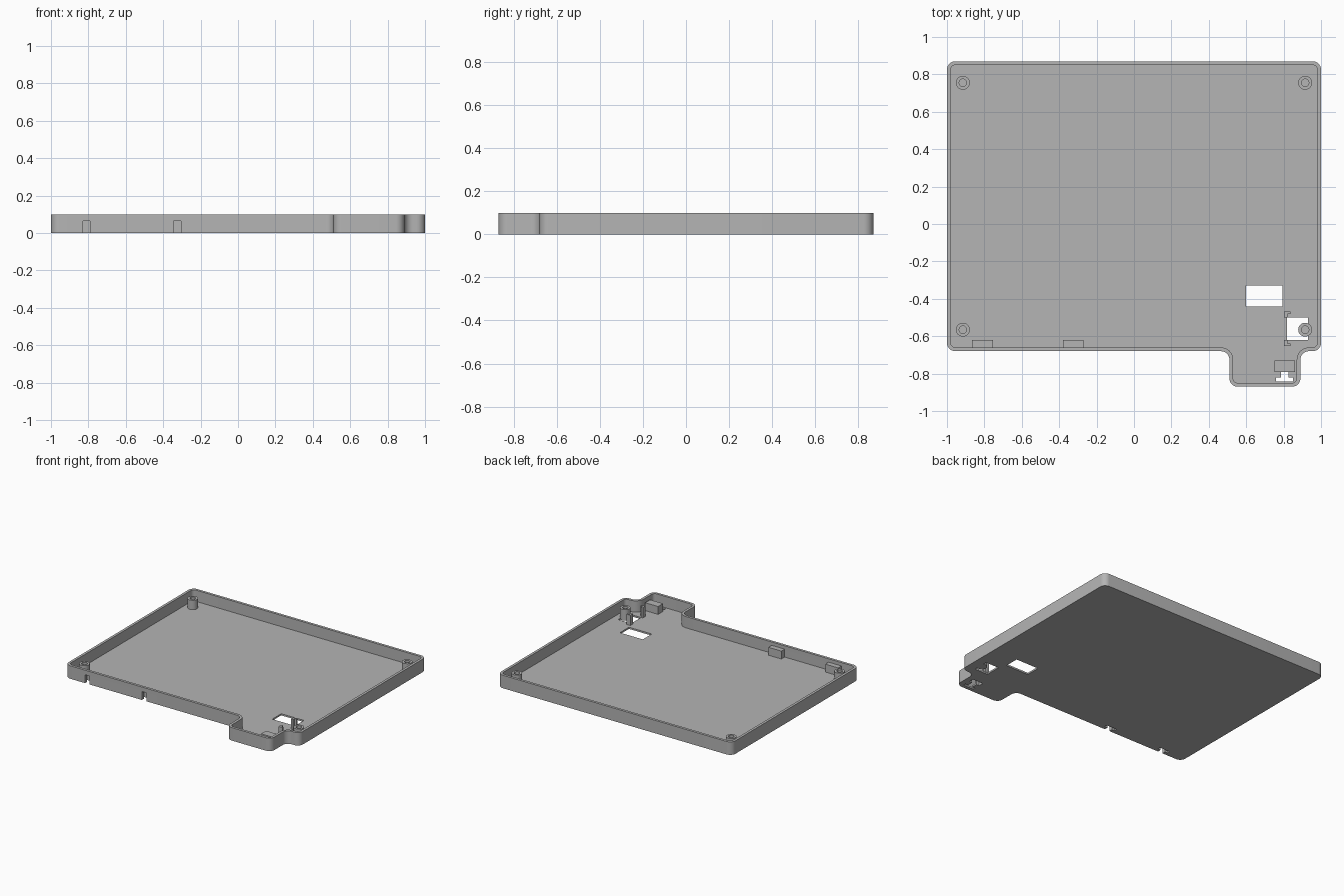
import bpy, bmesh, math
from mathutils import Vector

if "Cube" in bpy.data.objects:
    bpy.data.objects.remove(bpy.data.objects["Cube"], do_unlink=True)

HEIGHT, FLOOR, WALL = 0.1, 0.013, 0.02
OUTLINE = [(-1, -.68), (.51, -.68), (.51, -.87), (.89, -.87),
           (.89, -.68), (1, -.68), (1, .87), (-1, .87)]

grey = bpy.data.materials.new("plain grey")
grey.use_nodes = True
grey.diffuse_color = (.46, .46, .46, 1)
grey.node_tree.nodes["Principled BSDF"].inputs["Base Color"].default_value = (.46, .46, .46, 1)


def prism(name, points, z0, z1):
    """Extrude a closed outline between two heights."""
    bm = bmesh.new()
    face = bm.faces.new([bm.verts.new((x, y, z0)) for x, y in points])
    top = bmesh.ops.extrude_face_region(bm, geom=[face])["geom"]
    for v in top:
        if isinstance(v, bmesh.types.BMVert):
            v.co.z = z1
    bmesh.ops.recalc_face_normals(bm, faces=bm.faces)
    mesh = bpy.data.meshes.new(name)
    bm.to_mesh(mesh)
    bm.free()
    mesh.materials.append(grey)
    obj = bpy.data.objects.new(name, mesh)
    bpy.context.collection.objects.link(obj)
    return obj


def box(name, x0, x1, y0, y1, z0, z1):
    return prism(name, [(x0, y0), (x1, y0), (x1, y1), (x0, y1)], z0, z1)


def disc(x, y, r, n=32):
    return [(x + r * math.cos(math.tau * i / n), y + r * math.sin(math.tau * i / n))
            for i in range(n)]


def rounded(corners, inset=0, radius=.045, steps=8):
    """Inset the outline and round its corners."""
    pts = []
    for i, p in enumerate(corners):
        p = Vector(p)
        a = (p - Vector(corners[i - 1])).normalized()
        b = (Vector(corners[(i + 1) % len(corners)]) - p).normalized()
        p += inset * Vector((-a.y - b.y, a.x + b.x))
        r = radius - inset if a.cross(b) > 0 else radius + inset
        for k in range(steps + 1):
            t = math.pi / 2 * k / steps
            pts.append(p + r * (b - a) - r * (math.cos(t) * b - math.sin(t) * a))
    return pts


def cut(target, *cutters):
    for c in cutters:
        mod = target.modifiers.new("cut", "BOOLEAN")
        mod.operation, mod.solver, mod.object = "DIFFERENCE", "EXACT", c
        bpy.context.view_layer.objects.active = target
        bpy.ops.object.modifier_apply(modifier=mod.name)
        bpy.data.objects.remove(c, do_unlink=True)


# Tray with rounded rim
tray = prism("tray", rounded(OUTLINE), 0, HEIGHT)
cut(tray, prism("inside", rounded(OUTLINE, WALL), FLOOR, HEIGHT + .1))

# Openings in the floor
cut(tray, box("window", .6, .795, -.44, -.33, -.1, .05),
    box("button_hole", .818, .93, -.62, -.5, -.1, .05),
    box("key_entry", .76, .85, -.842, -.822, -.1, .05),
    box("key_slot", .785, .825, -.83, -.78, -.1, .05))

# Hook sockets: boxes that are hollow and open underneath
SLOT_TOP, LID = .065, .074
for name, x, y0, y1 in (("left_outer_socket", -.81, -.665, -.62),
                        ("left_inner_socket", -.325, -.665, -.62),
                        ("tab_socket", .805, -.79, -.73)):
    socket = box(name, x - .055, x + .055, y0, y1, .001, LID)
    pocket = (x - .045, x + .045, y0 + .012, y1 - .01, -.1)
    throat = (x - .02, x + .02, y0 - .03, y0 + .02, -.1)
    cut(socket, box("pocket", *pocket, SLOT_TOP), box("throat", *throat, SLOT_TOP))
    cut(tray, box("pocket", *pocket, .03), box("throat", *throat, SLOT_TOP))

# Screw posts with blind holes
posts = []
for side, x in (("right", -.915), ("left", .915)):
    for end, y in (("front", -.565), ("back", .755)):
        post = prism(f"{end}_{side}_post", disc(x, y, .037), .001, .085)
        cut(post, prism("screw_hole", disc(x, y, .02), .03, .2))
        posts.append(post)

# Pair of bracket clips beside the button hole, mirrored about its middle
MID = -.56
for name, s in (("back_clip", 1), ("front_clip", -1)):
    profile = [(.803, .06), (.82, .06), (.82, .08), (.836, .08), (.836, .092), (.803, .092)]
    prism(name, [(x, MID + s * y) for x, y in profile], .005, .092)

# Smooth the round walls, keep edges crisp
for obj in [tray] + posts:
    bpy.ops.object.select_all(action="DESELECT")
    obj.select_set(True)
    bpy.context.view_layer.objects.active = obj
    bpy.ops.object.shade_smooth_by_angle(angle=math.radians(30))
